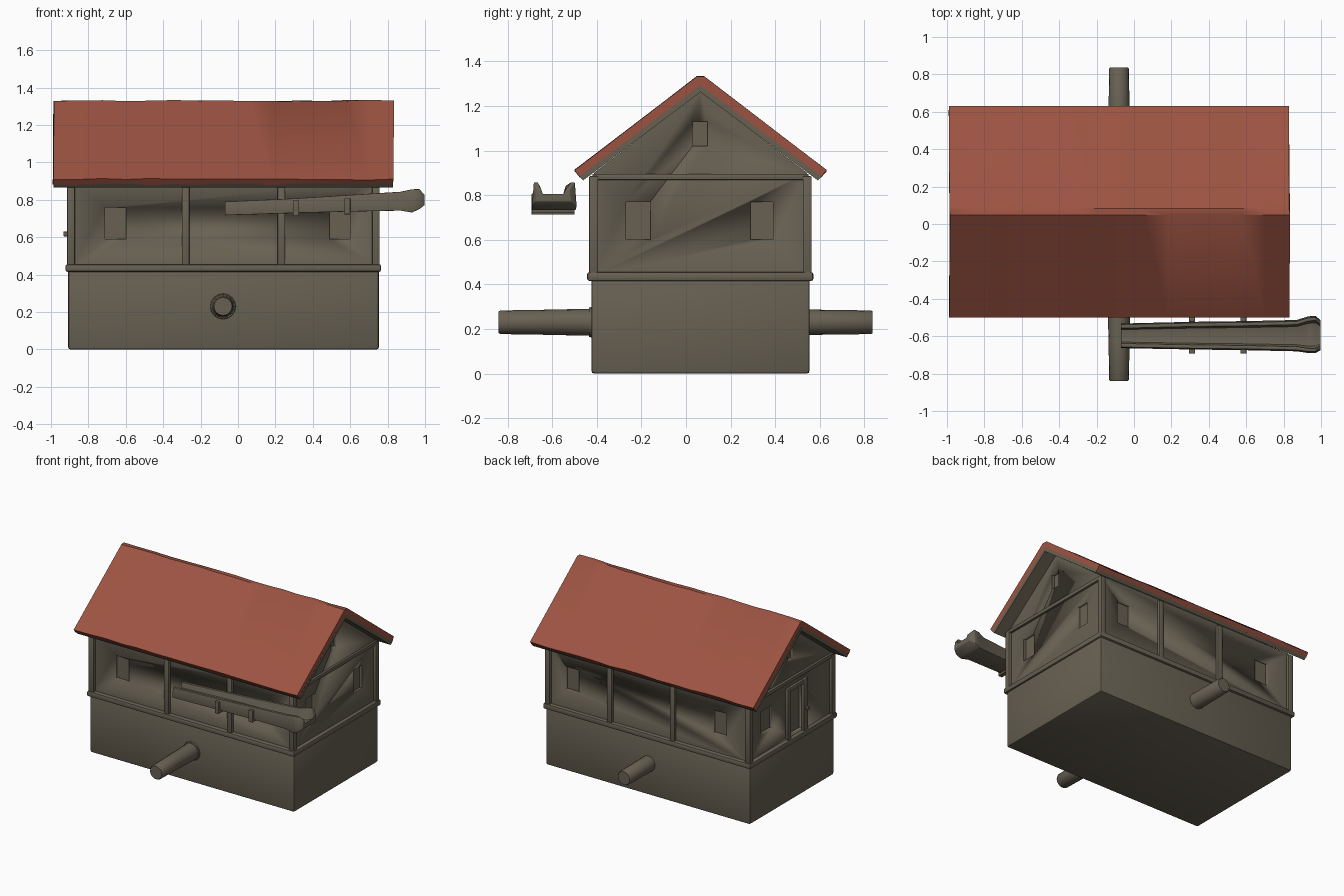
import bpy, bmesh, math, random
from mathutils import Vector

if "Cube" in bpy.data.objects:
    bpy.data.objects.remove(bpy.data.objects["Cube"])
random.seed(4)

def material(name, rgb):
    m = bpy.data.materials.new(name)
    m.diffuse_color = (*rgb, 1)
    m.use_nodes = True
    m.node_tree.nodes["Principled BSDF"].inputs["Base Color"].default_value = m.diffuse_color
    return m

WOOD = material("weathered grey wood", (0.138, 0.120, 0.086))
RED = material("red roof tile", (0.335, 0.087, 0.054))

def finish(name, bm, mat, bevel=0.0, angle=35):
    bmesh.ops.recalc_face_normals(bm, faces=bm.faces)
    me = bpy.data.meshes.new(name)
    bm.to_mesh(me)
    bm.free()
    ob = bpy.data.objects.new(name, me)
    bpy.context.collection.objects.link(ob)
    me.materials.append(mat)
    bpy.ops.object.select_all(action='DESELECT')
    bpy.context.view_layer.objects.active = ob
    ob.select_set(True)
    if bevel:
        mod = ob.modifiers.new("soft edges", 'BEVEL')
        mod.width, mod.segments, mod.limit_method = bevel, 2, 'ANGLE'
        bpy.ops.object.modifier_apply(modifier=mod.name)
    bpy.ops.object.shade_smooth_by_angle(angle=math.radians(angle))
    return ob

def add_box(bm, x, y, z):
    """Axis-aligned box from (min, max) ranges."""
    vs = bmesh.ops.create_cube(bm, size=1)['verts']
    for v in vs:
        v.co = Vector([(r[0] + r[1]) / 2 + c * (r[1] - r[0]) for r, c in zip((x, y, z), v.co)])

def boxes(name, items, mat=WOOD, bevel=0.0):
    bm = bmesh.new()
    for it in items:
        add_box(bm, *it)
    return finish(name, bm, mat, bevel)

def loft_x(name, sections, mat, bevel=0.0, jitter=0.0):
    """Joins (x, [(y, z)...]) sections along x and caps the ends."""
    bm = bmesh.new()
    rings = [[bm.verts.new((x + random.uniform(-jitter, jitter), y, z + random.uniform(-jitter, jitter)))
              for y, z in pts] for x, pts in sections]
    n = len(rings[0])
    for a, b in zip(rings, rings[1:]):
        for i in range(n):
            j = (i + 1) % n
            bm.faces.new((a[i], a[j], b[j], b[i]))
    bm.faces.new(rings[0])
    bm.faces.new(rings[-1][::-1])
    return finish(name, bm, mat, bevel)

# Lower storey and ledge
boxes("lower_storey", [((-0.908, 0.753), (-0.424, 0.554), (0, 0.43))], bevel=0.012)
boxes("ledge", [((-0.922, 0.765), (-0.443, 0.571), (0.415, 0.455))], bevel=0.01)

# Upper storey with gables
gable = [(-0.412, 0.44), (0.542, 0.44), (0.542, 0.90), (0.065, 1.265), (-0.412, 0.90)]
upper = loft_x("upper_storey", [(-0.892, gable), (0.737, gable)], WOOD)

# Window and door recesses, cut into the walls
d = 0.022
cuts = []
for x in ((-0.71, -0.60), (0.49, 0.60)):
    for yw in (-0.412, 0.542):
        cuts.append((x, (yw - d, yw + d), (0.59, 0.76)))
for y in ((-0.27, -0.16), (0.29, 0.39)):
    cuts.append(((0.737 - d, 0.737 + d), y, (0.60, 0.77)))
cuts.append(((-0.892 - d, -0.892 + d), (0.27, 0.40), (0.60, 0.77)))
cuts.append(((-0.892 - d, -0.892 + d), (-0.07, 0.08), (0.47, 0.80)))
for xw in (-0.892, 0.737):
    cuts.append(((xw - d, xw + d), (0.03, 0.097), (1.02, 1.13)))
cutter = boxes("opening_cutter", cuts)
cutter.hide_render = True
bpy.context.view_layer.objects.active = upper
mod = upper.modifiers.new("openings", 'BOOLEAN')
mod.object, mod.operation, mod.solver = cutter, 'DIFFERENCE', 'EXACT'
bpy.ops.object.modifier_apply(modifier=mod.name)
bpy.data.objects.remove(cutter)

# Corner posts and wall posts
posts = []
for x in ((-0.914, -0.872), (0.717, 0.757)):
    for y in ((-0.434, -0.394), (0.524, 0.563)):
        posts.append((x, y, (0.44, 0.885)))
for x in (-0.28, 0.232):
    for y in ((-0.434, -0.40), (0.53, 0.563)):
        posts.append(((x - 0.02, x + 0.02), y, (0.44, 0.885)))
boxes("wall_posts", posts, bevel=0.005)

# Gable tie beams, door frame and handle
boxes("gable_beams", [(x, (-0.42, 0.55), (0.868, 0.895)) for x in ((-0.91, -0.885), (0.73, 0.753))], bevel=0.004)
boxes("door_frame", [((-0.912, -0.885), (-0.12, -0.07), (0.45, 0.83)),
                     ((-0.912, -0.885), (0.08, 0.115), (0.45, 0.83)),
                     ((-0.912, -0.885), (-0.07, 0.08), (0.80, 0.83))], bevel=0.004)
boxes("door_handle", [((-0.934, -0.905), (-0.105, -0.085), (0.605, 0.63))], bevel=0.004)

# Roof: grey boarding below, red covering above
N = 14
xs = [-0.987 + 1.817 * i / N for i in range(N + 1)]
board = [(-0.461, 0.866), (0.065, 1.262), (0.591, 0.866), (0.608, 0.884), (0.065, 1.292), (-0.478, 0.884)]
tile = [(-0.476, 0.882), (0.065, 1.288), (0.606, 0.882), (0.63, 0.91), (0.082, 1.33), (0.048, 1.33), (-0.50, 0.91)]
loft_x("roof_boarding", [(xs[0], board), (xs[-1], board)], WOOD)
loft_x("roof_covering", [(x, tile) for x in xs], RED, jitter=0.004)

# Wheel axle through the lower storey, with front collar
def rod(name, stations, x=-0.08, z=0.23, sides=16):
    bm = bmesh.new()
    rings = [[bm.verts.new((x + r * math.cos(t), y, z + r * math.sin(t)))
              for t in (2 * math.pi * k / sides for k in range(sides))] for y, r in stations]
    for a, b in zip(rings, rings[1:]):
        for i in range(sides):
            j = (i + 1) % sides
            bm.faces.new((a[i], a[j], b[j], b[i]))
    bm.faces.new(rings[0])
    bm.faces.new(rings[-1])
    return finish(name, bm, WOOD)

rod("axle", [(-0.84, 0.048), (-0.832, 0.053), (-0.64, 0.056), (-0.41, 0.061), (0.54, 0.057), (0.83, 0.053), (0.837, 0.048)])
rod("axle_collar", [(-0.434, 0.066), (-0.41, 0.072)])

# Sloping water trough with a flared spout
def trough(yc, half, z0, z1, wall=0.026, floor=0.035):
    i = half - wall
    return [(yc - half, z0), (yc + half, z0), (yc + half * 0.92, z1), (yc + i, z1),
            (yc + i * 0.85, z0 + floor), (yc - i * 0.85, z0 + floor), (yc - i, z1), (yc - half * 0.92, z1)]

loft_x("water_trough", [(-0.07, trough(-0.598, 0.066, 0.717, 0.79)),
                        (0.30, trough(-0.597, 0.074, 0.729, 0.807)),
                        (0.60, trough(-0.597, 0.078, 0.737, 0.826)),
                        (0.87, trough(-0.597, 0.084, 0.742, 0.843)),
                        (0.93, trough(-0.592, 0.098, 0.732, 0.856)),
                        (0.97, trough(-0.59, 0.100, 0.750, 0.857)),
                        (0.998, trough(-0.595, 0.080, 0.772, 0.825))], WOOD, bevel=0.003)

# Brackets cradling the trough
brackets = []
for x, z in ((0.31, 0.712), (0.585, 0.722)):
    xr = (x - 0.016, x + 0.016)
    brackets += [(xr, (-0.692, -0.50), (z, z + 0.025)),
                 (xr, (-0.692, -0.67), (z, z + 0.085)),
                 (xr, (-0.522, -0.50), (z, z + 0.085))]
boxes("trough_brackets", brackets, bevel=0.003)
